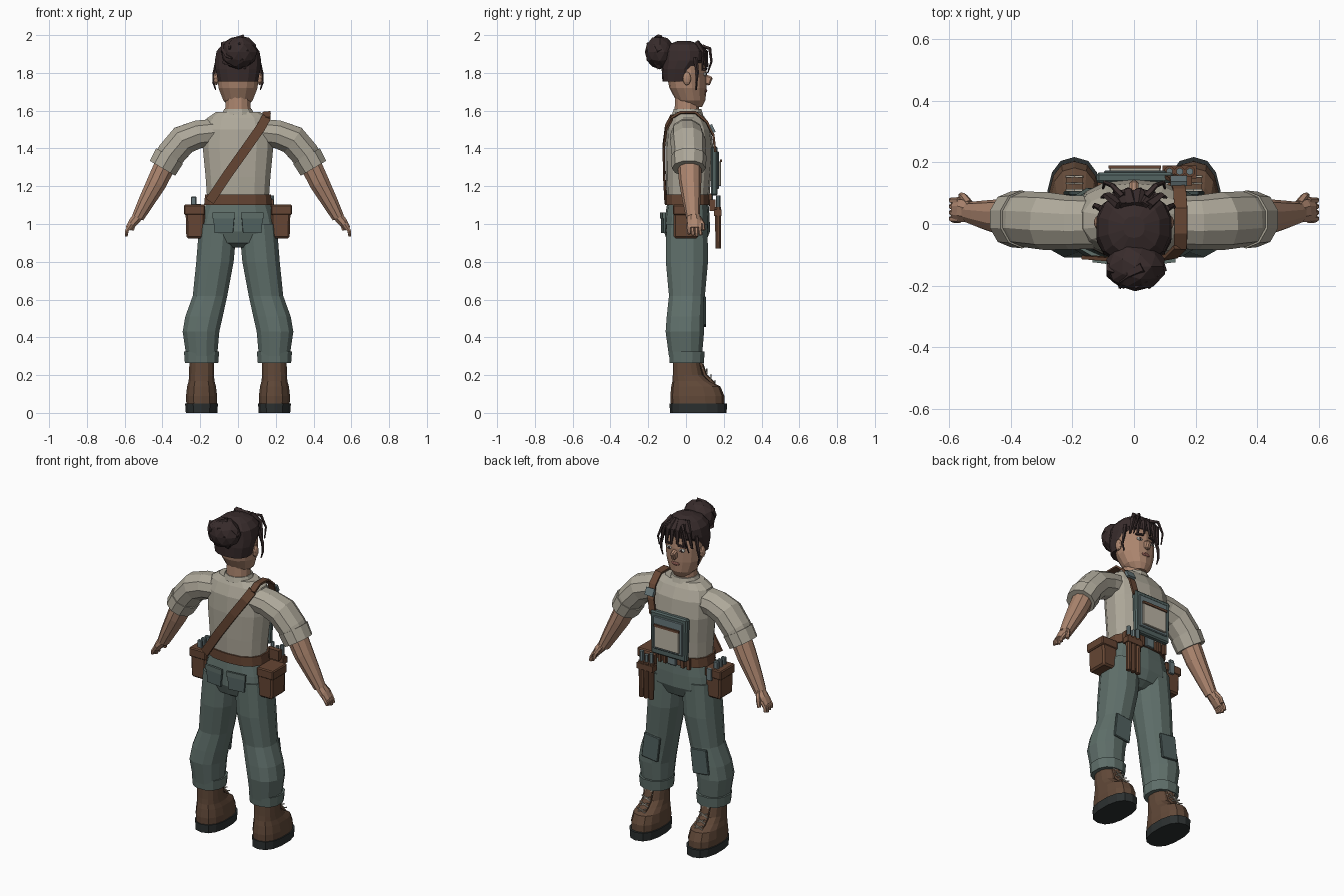
import bpy, bmesh, math, random
from mathutils import Vector, Matrix, Euler

random.seed(4)


def material(name, rgb):
    m = bpy.data.materials.new(name)
    m.diffuse_color = (*rgb, 1)
    return m


SKIN = material("skin", (.42, .24, .16))
SHIRT = material("cloth_cream", (.42, .39, .32))
PANTS = material("cloth_green", (.115, .16, .145))
PATCH = material("cloth_dark_green", (.085, .125, .12))
BOOT = material("boot_leather", (.12, .066, .04))
SOLE = material("rubber", (.025, .03, .03))
HAIR = material("hair", (.04, .025, .025))
LEATHER = material("leather", (.13, .06, .033))
PAPER = material("paper", (.5, .46, .38))
METAL = material("metal", (.14, .19, .2))
LIP = material("lips", (.25, .1, .08))
WHITE = material("eye_white", (.6, .6, .55))


def finish(name, bm, mat, mirror=False):
    bmesh.ops.recalc_face_normals(bm, faces=bm.faces)
    me = bpy.data.meshes.new(name)
    bm.to_mesh(me)
    bm.free()
    me.materials.append(mat)
    ob = bpy.data.objects.new(name, me)
    bpy.context.collection.objects.link(ob)
    if mirror:
        ob.modifiers.new("mirror", "MIRROR").use_mirror_merge = False
    return ob


def loft(name, rows, mat, n=12, p=2.0, flat=False, mirror=False):
    """Skin through rounded sections: (x, y, z, half width, half depth)."""
    bm = bmesh.new()
    pts = [Vector(r[:3]) for r in rows]
    rings = []
    for i, r in enumerate(rows):
        t = Vector((0, 0, 1))
        if not flat:
            t = (pts[min(i + 1, len(pts) - 1)] - pts[max(i - 1, 0)]).normalized()
        ref = Vector((0, 1, 0)) if abs(t.y) < .9 else Vector((0, 0, 1))
        v = (ref - t * ref.dot(t)).normalized()
        u = v.cross(t)
        ring = []
        for k in range(n):
            a = 2 * math.pi * (k + .5) / n
            c, s = math.cos(a), math.sin(a)
            cx = math.copysign(abs(c) ** (2 / p), c) * r[3]
            sy = math.copysign(abs(s) ** (2 / p), s) * r[4]
            ring.append(bm.verts.new(pts[i] + u * cx + v * sy))
        rings.append(ring)
    for a, b in zip(rings, rings[1:]):
        for k in range(n):
            bm.faces.new((a[k], a[(k + 1) % n], b[(k + 1) % n], b[k]))
    bm.faces.new(rings[0])
    bm.faces.new(rings[-1])
    return finish(name, bm, mat, mirror)


def strand(name, pts, r, mat, mirror=False, n=5, tip=.3, flatten=1):
    m = len(pts) - 1
    rows = [(*q, r * (1 - (1 - tip) * i / m), r * flatten * (1 - (1 - tip) * i / m)) for i, q in enumerate(pts)]
    return loft(name, rows, mat, n, mirror=mirror)


def box(name, c, size, mat, rot=(0, 0, 0), mirror=False, bevel=0., taper=1.):
    bm = bmesh.new()
    bmesh.ops.create_cube(bm, size=1)
    for v in bm.verts:
        if v.co.z < 0:
            v.co.x *= taper
    bm.transform(Matrix.Translation(c) @ Euler(rot).to_matrix().to_4x4() @ Matrix.Diagonal((*size, 1)))
    if bevel:
        bmesh.ops.bevel(bm, geom=bm.edges[:], offset=bevel, segments=1, affect='EDGES')
    return finish(name, bm, mat, mirror)


def ball(name, c, size, mat, mirror=False, jitter=0.):
    bm = bmesh.new()
    bmesh.ops.create_icosphere(bm, subdivisions=2, radius=1)
    for v in bm.verts:
        v.co *= 1 + random.uniform(-jitter, jitter)
    bm.transform(Matrix.Translation(c) @ Matrix.Diagonal((*size, 1)))
    return finish(name, bm, mat, mirror)


def band(name, pts, width, thick, mat, across):
    """Flat strap along points; across gives its width direction."""
    bm = bmesh.new()
    w = Vector(across).normalized() * width / 2
    prev = None
    for i, q in enumerate(pts):
        t = Vector(pts[min(i + 1, len(pts) - 1)]) - Vector(pts[max(i - 1, 0)])
        d = t.cross(w).normalized() * thick / 2
        ring = [bm.verts.new(Vector(q) + o) for o in (w + d, w - d, -w - d, -w + d)]
        if prev:
            for k in range(4):
                bm.faces.new((prev[k], prev[(k + 1) % 4], ring[(k + 1) % 4], ring[k]))
        else:
            bm.faces.new(ring)
        prev = ring
    bm.faces.new(prev)
    return finish(name, bm, mat)


# Head and neck (the figure looks toward +y)
loft("neck", [(0, .005, 1.54, .075, .07), (0, .005, 1.67, .066, .065)], SKIN, flat=True)
loft("head", [(0, .035, 1.62, .045, .05), (0, .025, 1.655, .08, .078), (0, .01, 1.72, .106, .098),
              (0, .003, 1.8, .113, .107), (0, -.005, 1.88, .11, .105)], SKIN, 14, flat=True)
box("nose", (0, .113, 1.762), (.03, .045, .05), SKIN, (-.4, 0, 0), bevel=.008)
ball("ear", (.116, .005, 1.77), (.014, .022, .036), SKIN, True)
ball("eye", (.042, .099, 1.793), (.02, .009, .011), WHITE, True)
ball("iris", (.042, .106, 1.793), (.008, .004, .009), HAIR, True)
box("eyebrow", (.045, .103, 1.82), (.05, .012, .01), HAIR, (0, .12, -.25), True)
ball("lips", (0, .101, 1.705), (.028, .012, .012), LIP)

# Hair: cap, bun, fringe and loose strands
loft("hair_cap", [(0, -.04, 1.755, .108, .085), (0, -.035, 1.82, .122, .094), (0, -.012, 1.865, .125, .116),
                  (0, -.01, 1.915, .116, .118), (0, -.01, 1.95, .085, .088), (0, -.01, 1.968, .035, .035)],
     HAIR, 14, 2.3, True)
ball("hair_bun", (.004, -.138, 1.91), (.098, .08, .088), HAIR, jitter=.04)
for i in range(5):
    a = i * 1.256
    strand("bun_wrap", [(.09 * math.cos(a + k * .5) * (1 - k * .15), -.14 - .022 * k,
                         1.91 + .08 * math.sin(a + k * .5) * (1 - k * .15)) for k in range(4)], .02, HAIR)
for i in range(6):
    x = -.085 + i * .034
    strand("fringe", [(x * .5, .06, 1.955), (x, .108 - x * x * 2, 1.91),
                      (x * 1.2, .115 - x * x * 4, 1.835 - abs(x) * .25)], .026, HAIR, flatten=.6)
strand("front_lock", [(.04, .09, 1.94), (.07, .125, 1.93), (.095, .135, 1.86), (.1, .115, 1.8)], .012, HAIR, True)
strand("side_lock", [(.105, .05, 1.88), (.125, .06, 1.8), (.13, .055, 1.75), (.118, .055, 1.71)], .012, HAIR, True)

# Shirt
loft("shirt_body", [(0, .01, 1.12, .166, .112), (0, .013, 1.25, .175, .12), (0, .018, 1.4, .19, .127),
                    (0, .015, 1.5, .187, .117), (0, .012, 1.56, .168, .09), (0, .01, 1.592, .12, .07)],
     SHIRT, 14, 2.5, True)
loft("collar", [(0, .008, 1.58, .09, .085), (0, .008, 1.61, .075, .075)], SHIRT, flat=True)
loft("sleeve", [(.12, .005, 1.485, .075, .085), (.21, .005, 1.475, .078, .088), (.29, .01, 1.445, .083, .094),
                (.355, .015, 1.37, .08, .09), (.385, .015, 1.32, .076, .086)], SHIRT, 10, mirror=True)
loft("sleeve_cuff", [(.362, .015, 1.36, .086, .094), (.4, .015, 1.295, .082, .09)], SHIRT, 10, mirror=True)

# Arms and hands
loft("forearm", [(.375, .018, 1.335, .06, .064), (.43, .022, 1.22, .056, .059), (.49, .03, 1.11, .044, .046),
                 (.53, .036, 1.035, .034, .036)], SKIN, 10, mirror=True)
loft("palm", [(.522, .037, 1.05, .03, .034), (.555, .043, 1.01, .026, .04), (.58, .045, .975, .018, .036)],
     SKIN, 8, mirror=True)
for i in range(4):
    y = .015 + i * .02
    strand("finger", [(.565, y, 1.0), (.588, y, .965), (.592, y + .003, .935 + .006 * abs(i - 2))], .0125, SKIN, True,
           6, .7)
strand("thumb", [(.535, .065, 1.035), (.552, .088, 1.0), (.56, .092, .968)], .015, SKIN, True, 6, .7)

# Trousers
loft("trouser_hips", [(0, .01, 1.12, .168, .108), (0, .007, 1.04, .195, .118), (0, .005, .96, .213, .122),
                      (0, .003, .9, .16, .1), (0, .003, .875, .06, .06)], PANTS, 14, 2.5, True)
loft("trouser_leg", [(.105, .005, 1.0, .103, .112), (.122, .005, .8, .102, .115), (.148, .005, .62, .094, .098),
                     (.18, -.003, .51, .102, .102), (.196, -.006, .43, .1, .105), (.192, -.003, .3, .084, .09)],
     PANTS, 12, 2.3, True, True)
loft("trouser_cuff", [(.193, .004, .265, .091, .093), (.193, .004, .325, .096, .098)], PANTS, 12, 2.3, True, True)
box("back_pocket", (.075, -.12, 1.005), (.115, .012, .105), PATCH, (0, 0, .12), True, taper=.85)
box("back_pocket_flap", (.075, -.125, 1.045), (.12, .012, .03), PANTS, (0, 0, .12), True)
box("knee_patch", (.165, .1, .535), (.11, .014, .15), PATCH, (0, -.12, 0), True, .004)

# Boots
loft("boot", [(.193, .062, .04, .082, .142), (.193, .06, .09, .084, .143), (.193, .052, .14, .078, .13),
              (.193, .028, .168, .07, .1), (.193, .01, .2, .067, .08), (.193, 0, .29, .066, .07)],
     BOOT, 14, 2.4, True, True)
loft("boot_sole", [(.193, .065, 0, .085, .15), (.193, .065, .05, .089, .152)], SOLE, 14, 2.4, True, True)
strand("boot_tongue", [(.193, .075, .275), (.193, .1, .2), (.193, .15, .15)], .03, BOOT, True, 6, 1, .4)
for i in range(4):
    y, z = .088 + i * .022, .25 - i * .03
    for s in (-1, 1):
        strand("boot_lace", [(.193 - .028, y, z + s * .012), (.193 + .028, y, z - s * .012)], .004, PAPER, True, 4, 1)

# Belt with loops and buckle
loft("belt", [(0, .01, 1.1, .183, .122), (0, .01, 1.155, .178, .122)], LEATHER, 14, 2.5, True)
box("belt_buckle", (0, .135, 1.128), (.06, .014, .062), METAL, bevel=.004)
for x in (-.11, -.07, .05, .085):
    box("belt_loop", (x, .13, 1.128), (.018, .016, .068), LEATHER)

# Hip pouches, with small tools in the left one
box("hip_pouch", (.226, 0, 1.01), (.105, .13, .172), LEATHER, mirror=True, bevel=.01, taper=.9)
box("hip_pouch_flap", (.23, 0, 1.075), (.112, .138, .055), LEATHER, mirror=True, bevel=.006)
for i in range(3):
    box("pouch_tool", (-.235, -.03 + i * .035, 1.115), (.03, .02, .06), METAL, bevel=.004)
box("pouch_clip", (-.21, .072, 1.07), (.03, .015, .07), METAL)

# Tube holster with tools at the front of the hip
for i in range(3):
    x = .115 + i * .033
    strand("holster_tube", [(x, .17, 1.09), (x, .17, .98), (x, .17, .87)], .018, LEATHER, n=8, tip=.85)
    strand("holster_tool", [(x, .17, 1.15 - .015 * (i % 2)), (x, .17, 1.06)], .012, METAL, n=6, tip=1)
box("holster_band", (.148, .168, 1.06), (.11, .042, .035), LEATHER)
box("holster_hanger", (.148, .14, 1.1), (.08, .03, .06), LEATHER)

# Chest satchel and shoulder strap
box("satchel", (.003, .15, 1.28), (.25, .035, .26), PATCH, bevel=.008, taper=.95)
box("satchel_rim", (.003, .168, 1.285), (.2, .012, .2), METAL, bevel=.004)
box("satchel_sheet", (.003, .178, 1.265), (.165, .014, .13), PAPER, bevel=.003)
box("satchel_bar", (.003, .185, 1.335), (.17, .01, .014), LEATHER)
band("strap_back", [(-.15, -.108, 1.12), (-.05, -.116, 1.27), (.05, -.118, 1.41), (.12, -.105, 1.51),
                    (.15, -.075, 1.565)], .05, .012, LEATHER, (.82, 0, -.57))
band("strap_front", [(.15, -.08, 1.56), (.152, -.03, 1.59), (.152, .05, 1.59), (.148, .11, 1.54),
                     (.135, .145, 1.47), (.115, .155, 1.38)], .042, .012, LEATHER, (1, 0, .1))
box("strap_buckle", (.145, .14, 1.505), (.055, .016, .045), METAL, (.45, 0, 0))
